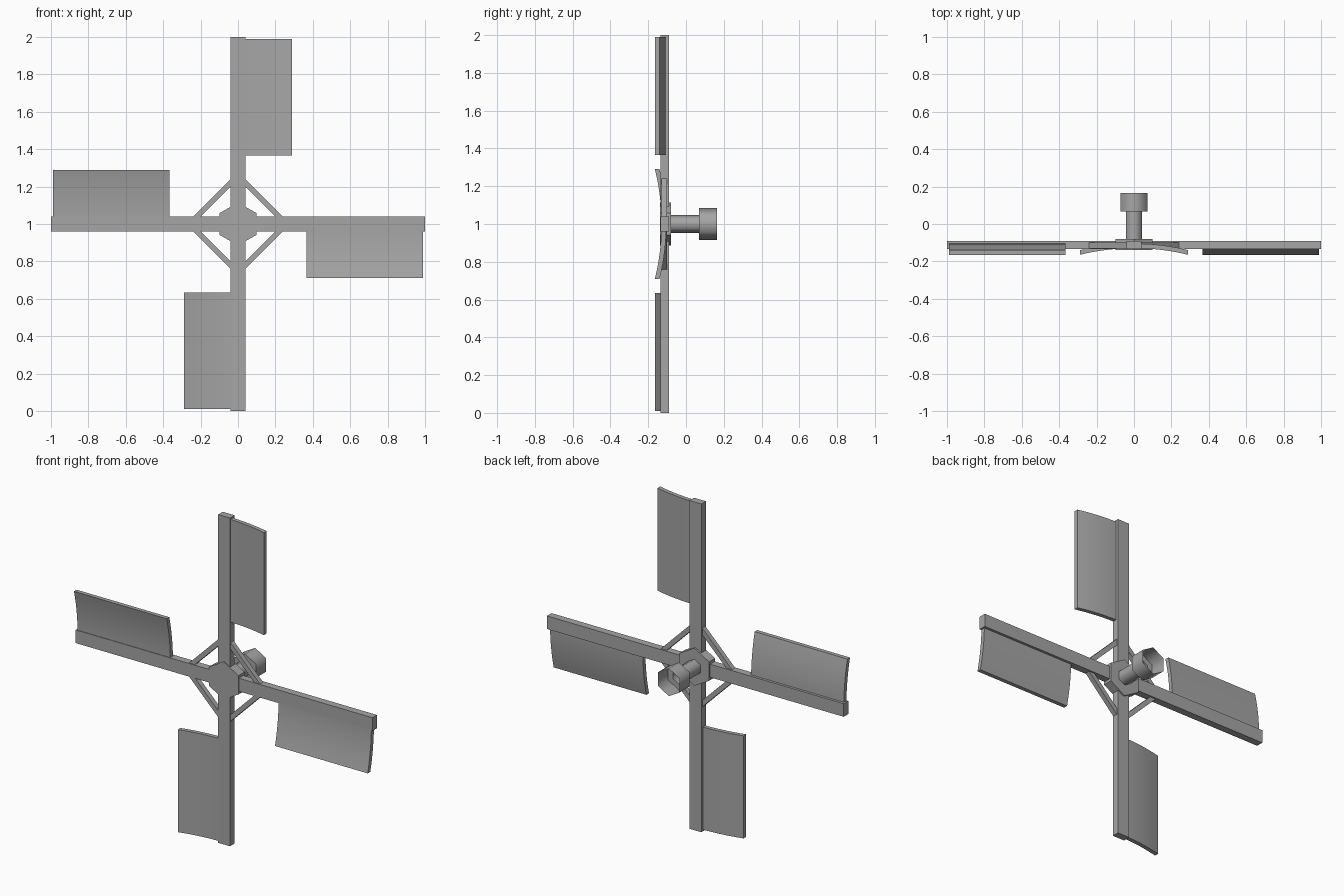
import bpy, bmesh
from math import sin, cos, pi, radians

cube = bpy.data.objects.get("Cube")
if cube:
    bpy.data.objects.remove(cube, do_unlink=True)

grey = bpy.data.materials.new("plain grey")
grey.use_nodes = True
grey.diffuse_color = (0.38, 0.38, 0.38, 1)
grey.node_tree.nodes["Principled BSDF"].inputs["Base Color"].default_value = grey.diffuse_color

HUB_Z = 1.0


def turn(x, z, quarter):
    """Quarter turns about the hub axis."""
    for _ in range(quarter):
        x, z = -z, x
    return x, z


def finish(name, bm, smooth=None):
    bmesh.ops.recalc_face_normals(bm, faces=bm.faces)
    mesh = bpy.data.meshes.new(name)
    bm.to_mesh(mesh)
    bm.free()
    mesh.materials.append(grey)
    ob = bpy.data.objects.new(name, mesh)
    bpy.context.collection.objects.link(ob)
    if smooth:
        bpy.ops.object.select_all(action='DESELECT')
        ob.select_set(True)
        bpy.context.view_layer.objects.active = ob
        bpy.ops.object.shade_smooth_by_angle(angle=radians(smooth))
    return ob


def loft(name, rings, caps=True, smooth=None):
    """Skin a list of equal closed rings of (x, y, z) points."""
    bm = bmesh.new()
    loops = [[bm.verts.new((x, y, z + HUB_Z)) for x, y, z in r] for r in rings]
    n = len(loops[0])
    for a, b in zip(loops, loops[1:]):
        for i in range(n):
            j = (i + 1) % n
            bm.faces.new((a[i], a[j], b[j], b[i]))
    if caps:
        bm.faces.new(loops[0])
        bm.faces.new(loops[-1])
    return finish(name, bm, smooth)


def prism(name, outline, y0, y1):
    """Extrude an (x, z) outline from y0 to y1."""
    return loft(name, [[(x, y, z) for x, z in outline] for y in (y0, y1)])


def hexagon(r, y):
    return [(r * cos(pi / 6 + i * pi / 3), y, r * sin(pi / 6 + i * pi / 3)) for i in range(6)]


# Crossed arms
prism("vertical_arm", [(-.04, -1), (.04, -1), (.04, 1), (-.04, 1)], -.134, -.09)
prism("horizontal_arm", [(-1, -.04), (1, -.04), (1, .04), (-1, .04)], -.134, -.09)

# Curved sails and diagonal braces, one of each per quarter
SEGS = 8
for q, side in enumerate(("top", "right", "bottom", "left")):
    rings = []
    for z in (.365, .99):
        ring = []
        for back in (False, True):
            steps = range(SEGS, -1, -1) if back else range(SEGS + 1)
            for i in steps:
                t = i / SEGS
                y = (-.105 if back else -.13) - .035 * t * t
                px, pz = turn(.01 + .28 * t, z, q)
                ring.append((px, y, pz))
        rings.append(ring)
    loft(side + "_sail", rings, smooth=30)

    brace = [(.02, .22), (.22, .02), (.26, .02), (.02, .26)]
    prism(side + "_brace", [turn(x, z, q) for x, z in brace], -.13, -.10)

# Six-sided hub
loft("hub", [hexagon(.115, -.138), hexagon(.115, -.08)])

# Hollow axle widening into an open socket
loft("axle_socket", [hexagon(.048, -.08), hexagon(.048, .068),
                     hexagon(.084, .068), hexagon(.084, .165)], caps=False, smooth=65)
